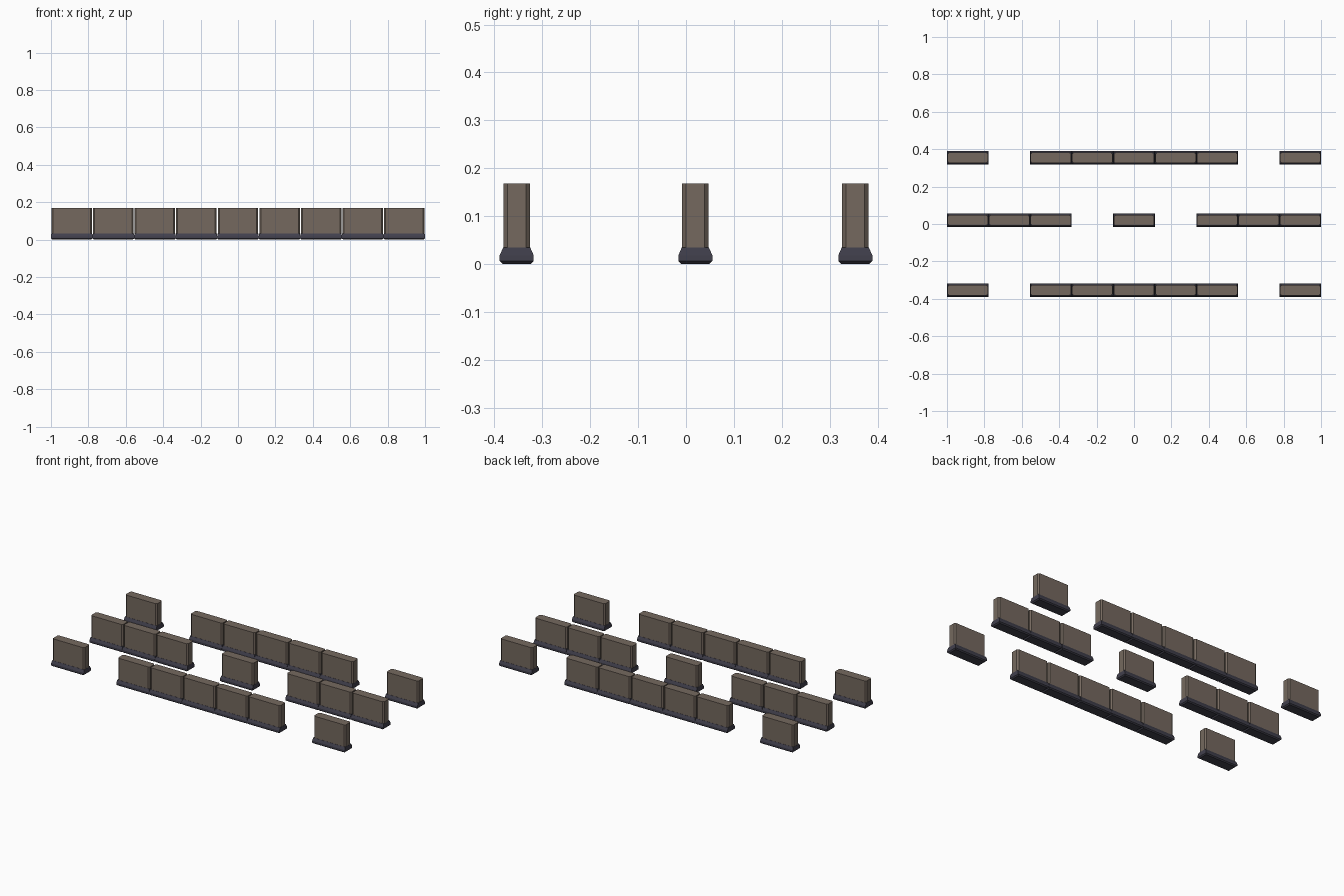
import bpy, bmesh

if "Cube" in bpy.data.objects:
    bpy.data.objects.remove(bpy.data.objects["Cube"])

def material(name, rgb):
    m = bpy.data.materials.new(name)
    m.diffuse_color = (*rgb, 1)
    m.use_nodes = True
    m.node_tree.nodes["Principled BSDF"].inputs["Base Color"].default_value = m.diffuse_color
    return m

STONE = material("brown stone", (0.178, 0.141, 0.114))
FOOT = material("dark slate", (0.052, 0.050, 0.072))

def loft(name, rings, mat):
    """Stack chamfered rectangles (half_x, half_y, chamfer, z) into a solid."""
    bm = bmesh.new()
    loops = []
    for hx, hy, c, z in rings:
        if c:
            pts = [(hx - c, -hy), (hx, -hy + c), (hx, hy - c), (hx - c, hy),
                   (c - hx, hy), (-hx, hy - c), (-hx, c - hy), (c - hx, -hy)]
        else:
            pts = [(hx, -hy), (hx, hy), (-hx, hy), (-hx, -hy)]
        loops.append([bm.verts.new((x, y, z)) for x, y in pts])
    for a, b in zip(loops, loops[1:]):
        for i in range(len(a)):
            j = (i + 1) % len(a)
            bm.faces.new((a[i], a[j], b[j], b[i]))
    bm.faces.new(loops[0][::-1])
    bm.faces.new(loops[-1])
    mesh = bpy.data.meshes.new(name)
    bm.to_mesh(mesh)
    bm.free()
    mesh.materials.append(mat)
    return mesh

# One barrier segment: chamfered wall panel on a flared foot
wall = loft("wall", [(0.108, 0.0275, 0.008, 0.030), (0.108, 0.0275, 0.008, 0.168)], STONE)
foot = loft("foot", [(0.104, 0.029, 0, 0.0), (0.111, 0.0355, 0, 0.006),
                     (0.111, 0.0355, 0, 0.018), (0.109, 0.0285, 0, 0.034)], FOOT)

# Rows of segments on a nine-slot pitch, with gaps
PITCH = 2 / 9
ROWS = {"front": (-0.3535, (0, 2, 3, 4, 5, 6, 8)),
        "middle": (0.0195, (0, 1, 2, 4, 6, 7, 8)),
        "back": (0.3535, (0, 2, 3, 4, 5, 6, 8))}
for row, (y, slots) in ROWS.items():
    for s in slots:
        for part, mesh in (("wall", wall), ("foot", foot)):
            ob = bpy.data.objects.new(f"{row}_{part}_{s + 1}", mesh)
            ob.location = ((s - 4) * PITCH, y, 0)
            bpy.context.collection.objects.link(ob)
